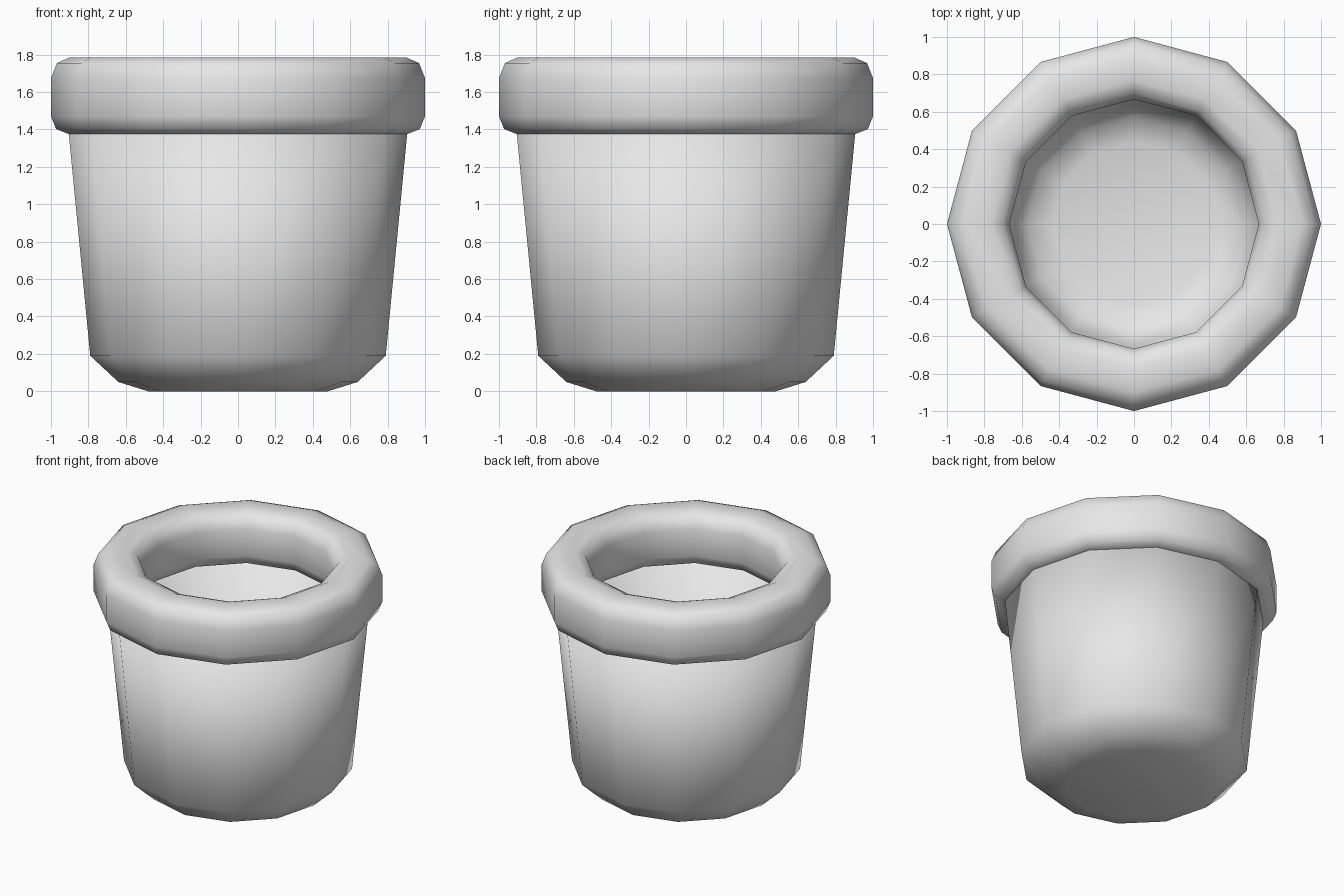
import bpy
import bmesh
from math import cos, sin, tau

SIDES = 12

cube = bpy.data.objects.get("Cube")
if cube:
    bpy.data.objects.remove(cube, do_unlink=True)

grey = bpy.data.materials.new("light_grey")
grey.use_nodes = True
grey.diffuse_color = (0.8, 0.8, 0.8, 1)
grey.node_tree.nodes["Principled BSDF"].inputs["Base Color"].default_value = (0.8, 0.8, 0.8, 1)


def lathe(name, profile, closed):
    """Turn a (radius, height) profile about z; cap both ends or close it into a ring."""
    bm = bmesh.new()
    rings = [[bm.verts.new((r * cos(tau * i / SIDES), r * sin(tau * i / SIDES), z))
              for i in range(SIDES)] for r, z in profile]
    pairs = list(zip(rings, rings[1:]))
    if closed:
        pairs.append((rings[-1], rings[0]))
    else:
        bm.faces.new(rings[0])
        bm.faces.new(rings[-1])
    for a, b in pairs:
        for i in range(SIDES):
            j = (i + 1) % SIDES
            bm.faces.new((a[i], a[j], b[j], b[i]))
    bmesh.ops.recalc_face_normals(bm, faces=bm.faces)
    for face in bm.faces:
        face.smooth = True
    mesh = bpy.data.meshes.new(name)
    bm.to_mesh(mesh)
    bm.free()
    mesh.materials.append(grey)
    obj = bpy.data.objects.new(name, mesh)
    bpy.context.collection.objects.link(obj)
    return obj


# Tapered hollow body: outer wall up, over the top, inner wall down to the floor
lathe("pot_body", [
    (0.48, 0), (0.64, 0.05), (0.79, 0.19), (0.905, 1.38),
    (0.76, 1.38), (0.655, 0.29), (0.57, 0.18), (0.44, 0.14),
], closed=False)

# Thick rounded rim: half of the section, mirrored about its mid radius
middle = (1.0 + 0.667) / 2
outer = [(0.905, 1.375), (0.972, 1.402), (1.0, 1.47),
         (1.0, 1.675), (0.968, 1.755), (0.9, 1.785)]
inner = [(2 * middle - r, z) for r, z in reversed(outer)]
lathe("pot_rim", outer + inner, closed=True)
